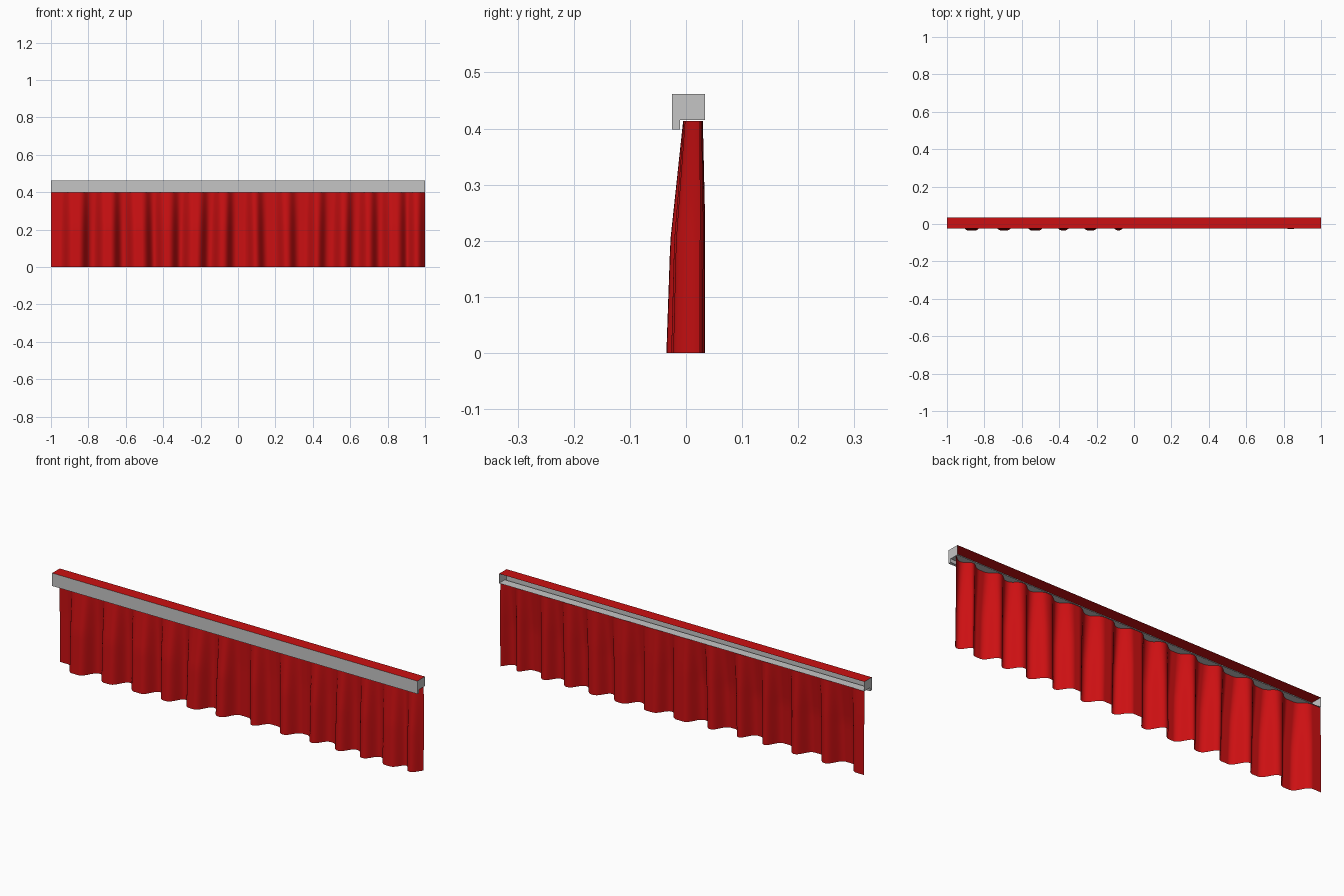
import bpy, math

if "Cube" in bpy.data.objects:
    bpy.data.objects.remove(bpy.data.objects["Cube"])


def material(name, rgb):
    m = bpy.data.materials.new(name)
    m.diffuse_color = (*rgb, 1)
    m.use_nodes = True
    m.node_tree.nodes["Principled BSDF"].inputs["Base Color"].default_value = m.diffuse_color
    return m


RED = material("curtain_red", (0.60, 0.005, 0.006))
GRAY = material("rail_gray", (0.56, 0.56, 0.56))


def add_mesh(name, verts, faces, mat):
    me = bpy.data.meshes.new(name)
    me.from_pydata(verts, [], faces)
    me.update()
    me.materials.append(mat)
    ob = bpy.data.objects.new(name, me)
    bpy.context.collection.objects.link(ob)
    return ob


# Rail: folded sheet profile, open at the back, with L-shaped end caps
TOP, FLOOR, LIP = 0.462, 0.415, 0.398
profile = [(-0.025, TOP), (-0.025, LIP), (-0.011, LIP), (-0.011, FLOOR),
           (0.034, FLOOR), (0.034, TOP)]
n = len(profile)
verts = [(x, y, z) for x in (-1, 1) for y, z in profile]
faces = [(i, i + 1, n + i + 1, n + i) for i in range(n - 2)]
faces += [tuple(reversed(range(n))), tuple(range(n, 2 * n))]
add_mesh("rail", verts, faces, GRAY)

# Red cover on top of the rail
add_mesh("rail_top_cover",
         [(-1, -0.025, TOP), (1, -0.025, TOP), (1, 0.034, TOP), (-1, 0.034, TOP)],
         [(0, 1, 2, 3)], RED)

# Curtain: x positions where the cloth swings between back and front
folds = [-.92, -.815, -.745, -.645, -.58, -.475, -.42, -.335, -.28, -.185,
         -.12, -.045, .065, .125, .228, .295, .39, .45, .53, .595, .665, .73,
         .79, .885, .925, .985]


def wave(x):
    """+1 on back folds, -1 on front folds."""
    w = 1.0
    for f in folds:
        w *= math.tanh((f - x) / 0.02)
    return max(-1, min(1, w * 1.08))


def lerp_at(z, pts):
    for (z0, a), (z1, b) in zip(pts, pts[1:]):
        if z <= z1:
            return a + (b - a) * (z - z0) / (z1 - z0)
    return pts[-1][1]


NX, NZ, HEIGHT = 500, 14, 0.414
verts = []
for j in range(NZ + 1):
    z = HEIGHT * j / NZ
    front = lerp_at(z, [(0, -0.035), (0.2, -0.028), (0.415, -0.005)])
    back = lerp_at(z, [(0, 0.034), (0.24, 0.034), (0.415, 0.03)])
    for i in range(NX + 1):
        x = -1 + 2 * i / NX
        # folds lean slightly; those on the right half are shallower in front
        sway = 0.008 * math.sin(9 * x) * (z / HEIGHT) * (1 - x * x)
        f = front * (0.75 if x > 0.05 else 1)
        t = (wave(x + sway) + 1) / 2
        verts.append((x, f + (back - f) * t, z))
R = NX + 1
faces = [(j * R + i, j * R + i + 1, (j + 1) * R + i + 1, (j + 1) * R + i)
         for j in range(NZ) for i in range(NX)]
curtain = add_mesh("curtain", verts, faces, RED)
for p in curtain.data.polygons:
    p.use_smooth = True
